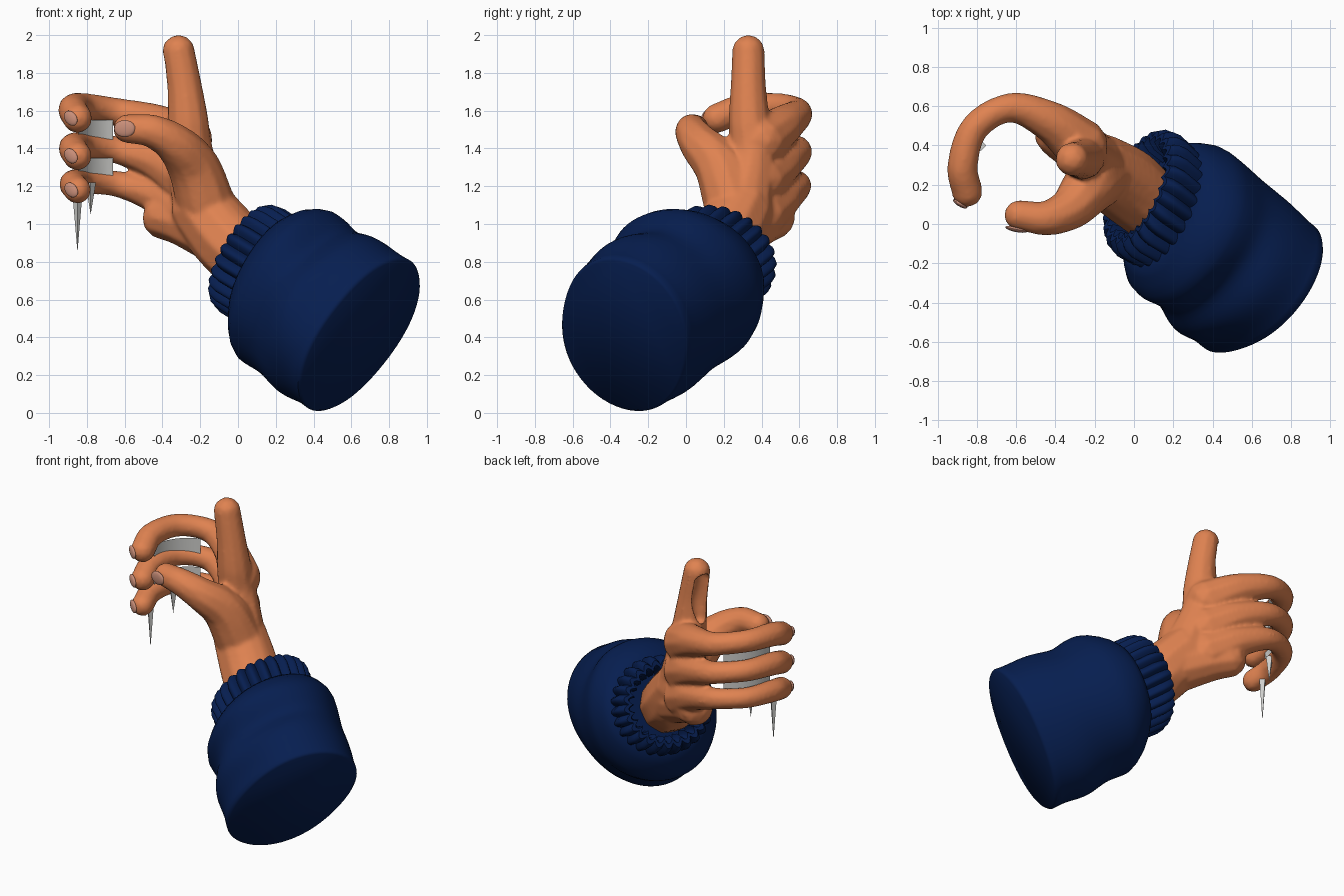
import bpy, bmesh, math
from mathutils import Vector, Matrix

if "Cube" in bpy.data.objects:
    bpy.data.objects.remove(bpy.data.objects["Cube"])


def material(name, rgb):
    m = bpy.data.materials.new(name)
    m.use_nodes = True
    m.diffuse_color = (*rgb, 1)
    m.node_tree.nodes["Principled BSDF"].inputs["Base Color"].default_value = (*rgb, 1)
    return m


NAVY = material("navy cloth", (0.002, 0.013, 0.08))
SKIN = material("skin", (0.74, 0.225, 0.082))
NAIL = material("nail pink", (0.58, 0.27, 0.19))
GLASS = material("pale grey", (0.62, 0.62, 0.6))


def finish(name, bm, mat, smooth=True):
    mesh = bpy.data.meshes.new(name)
    bmesh.ops.recalc_face_normals(bm, faces=bm.faces[:])
    bm.to_mesh(mesh)
    bm.free()
    mesh.materials.append(mat)
    ob = bpy.data.objects.new(name, mesh)
    bpy.context.collection.objects.link(ob)
    if smooth:
        bpy.ops.object.select_all(action='DESELECT')
        ob.select_set(True)
        bpy.context.view_layer.objects.active = ob
        bpy.ops.object.shade_smooth_by_angle(angle=math.radians(50))
    return ob


# Arm axis frame: along the sleeve, sideways, and upwards
BASE = Vector((0.65, -0.33, 0.41))
AXIS = Vector((-0.72, 0.51, 0.47)).normalized()
SIDE = AXIS.cross(Vector((0, 0, 1))).normalized()
UP = SIDE.cross(AXIS)
LEAN = 0.055


def loft(bm, rings, segments, ripple, caps):
    """Rings are (distance, side radius, up radius, sideways shift)."""
    loops = []
    for t, a, b, shift in rings:
        loop = []
        for i in range(segments):
            th = math.tau * i / segments
            k = ripple(t, th)
            along = t + LEAN * min(t / 0.7, 1) * math.cos(th)
            p = BASE + AXIS * along + SIDE * (shift + (a + k) * math.cos(th)) + UP * (b + k) * math.sin(th)
            loop.append(bm.verts.new(p))
        loops.append(loop)
    for lo, hi in zip(loops, loops[1:]):
        for i in range(segments):
            j = (i + 1) % segments
            bm.faces.new((lo[i], lo[j], hi[j], hi[i]))
    for c in caps:
        bm.faces.new(loops[c])


# Sleeve: slanted oval, with cloth folds mostly on the front
def folds(t, th):
    window = math.sin(math.pi * min(t / 0.76, 1))
    front = 0.6 - 0.4 * math.cos(th)
    oval = 0.05 * max(0, 1 - t / 0.75) * math.cos(2 * th - math.radians(120))
    wave = -0.018 * math.cos(16 * (t - 0.39) + 0.8 * math.cos(th)) + 0.01 * math.sin(4 * th + 8 * t)
    dip = -0.04 * math.exp(-((t - 0.39) / 0.08) ** 2) * max(0, math.sin(th)) ** 2
    bulge = 0.03 * max(0, math.cos(th + math.radians(50)))
    return oval + window * (front * (wave + dip) + bulge)


rings = [(0, 0.415, 0.415, 0), (0.015, 0.43, 0.43, 0)]
rings += [(0.05 + 0.03 * i, 0.43, 0.43 + 0.0005 * i, 0.002 * i) for i in range(18)]
rings += [(0.61, 0.42, 0.425, 0.04), (0.66, 0.395, 0.4, 0.045), (0.7, 0.37, 0.365, 0.05),
          (0.73, 0.34, 0.33, 0.05), (0.74, 0.3, 0.29, 0.05)]
bm = bmesh.new()
loft(bm, rings, 72, folds, (0, -1))
finish("sleeve", bm, NAVY)


# Ribbed cuff with an open mouth
def ribs(t, th):
    return 0.034 * abs(math.cos(13 * th)) - 0.015


rings = [(0.68, 0.3, 0.29, 0.055), (0.75, 0.315, 0.3, 0.055), (0.84, 0.325, 0.3, 0.055),
         (0.89, 0.315, 0.29, 0.055), (0.925, 0.285, 0.265, 0.055), (0.925, 0.255, 0.235, 0.055),
         (0.88, 0.235, 0.215, 0.055), (0.78, 0.23, 0.21, 0.055)]
bm = bmesh.new()
loft(bm, rings, 208, ribs, (0, -1))
finish("cuff", bm, NAVY)


# Hand: swept limbs fused into one skin
def sweep(bm, path, steps=7):
    pts = [Vector(p) for p in path]
    pts = [2 * pts[0] - pts[1]] + pts + [2 * pts[-1] - pts[-2]]
    for k in range(1, len(pts) - 2):
        a, b, c, d = pts[k - 1:k + 3]
        for s in range(steps + 1):
            f = s / steps
            q = 0.5 * (2 * b + (c - a) * f + (2 * a - 5 * b + 4 * c - d) * f ** 2
                       + (3 * b - a - 3 * c + d) * f ** 3)
            bmesh.ops.create_icosphere(bm, subdivisions=2, radius=q[3],
                                       matrix=Matrix.Translation(q.to_3d()))


def fused(name, paths):
    bm = bmesh.new()
    for path in paths:
        sweep(bm, path)
    ob = finish(name, bm, SKIN)
    fuse = ob.modifiers.new("fuse", 'REMESH')
    fuse.mode = 'VOXEL'
    fuse.voxel_size = 0.013
    fuse.use_smooth_shade = True
    ob.modifiers.new("soften", 'SMOOTH').iterations = 5
    return ob


def finger_path(z, size, lift):
    return [(-0.27, 0.4, z - 0.14, 0.14), (-0.43, 0.525, z - 0.05, size + 0.02),
            (-0.63, 0.592, z + 0.01, size - 0.008), (-0.81, 0.492, z + lift + 0.01, size - 0.011),
            (-0.873, 0.3, z + lift, size - 0.006), (-0.85, 0.165, z - 0.02, size - 0.006)]


FINGERS = {"middle": (1.58, 0.086, 0.03), "ring": (1.38, 0.084, 0.025), "little": (1.2, 0.08, 0.015)}
limbs = [
    [(0.1, 0.08, 0.77, 0.18), (-0.04, 0.2, 0.9, 0.195), (-0.18, 0.29, 1.07, 0.18)],        # wrist
    [(-0.13, 0.28, 0.95, 0.155), (-0.29, 0.39, 1.01, 0.13), (-0.39, 0.46, 1.035, 0.12)],   # heel
    [(-0.19, 0.3, 1.1, 0.165), (-0.25, 0.35, 1.35, 0.13), (-0.265, 0.335, 1.55, 0.112),    # index
     (-0.283, 0.33, 1.72, 0.097), (-0.315, 0.33, 1.915, 0.088)],
    [(-0.17, 0.25, 1.1, 0.16), (-0.235, 0.18, 1.3, 0.14), (-0.33, 0.075, 1.42, 0.11),      # thumb
     (-0.45, 0.03, 1.49, 0.09), (-0.585, 0.045, 1.505, 0.078)],
]
limbs += [finger_path(*spec) for spec in FINGERS.values()]
hand = fused("hand", limbs)

# Hollow opening along the inner side of the index finger
hollow = fused("index_hollow_cutter", [[(-0.345, 0.345, 1.6, 0.045), (-0.345, 0.355, 1.72, 0.06),
                                        (-0.375, 0.355, 1.87, 0.06)]])
hollow.hide_render = True
hollow.hide_viewport = True
cut = hand.modifiers.new("hollow", 'BOOLEAN')
cut.operation = 'DIFFERENCE'
cut.object = hollow


# Nails
def nail(name, centre, normal, along, length, width):
    n = Vector(normal).normalized()
    x = (Vector(along) - n * Vector(along).dot(n)).normalized()
    frame = Matrix((x, n.cross(x), n)).transposed().to_4x4()
    bm = bmesh.new()
    bmesh.ops.create_uvsphere(bm, u_segments=20, v_segments=10, radius=1,
                              matrix=Matrix.Translation(centre) @ frame @ Matrix.Diagonal((length, width, 0.014, 1)))
    finish(name, bm, NAIL)


nail("thumb_nail", Vector((-0.6, -0.027, 1.505)), (-0.2, -1, 0), (1, 0, 0), 0.057, 0.045)
for label, (z, size, lift) in FINGERS.items():
    out = Vector((-0.5, -0.87, 0)).normalized()
    nail(label + "_nail", Vector((-0.85, 0.165, z - 0.02)) + out * (size - 0.014),
         out, (0.4, -0.4, -0.5), 0.046, 0.034)


# Curved glass fragments between the fingers
def fragment(name, low, high, start, end):
    bm = bmesh.new()
    pairs = []
    for i in range(13):
        th = math.radians(start + (end - start) * i / 12)
        x, y = -0.58 + 0.265 * math.cos(th), 0.28 + 0.265 * math.sin(th)
        jag = 0.012 * (i % 3)
        pairs.append([bm.verts.new((x, y, z)) for z in (low + jag, high)])
    for p, q in zip(pairs, pairs[1:]):
        bm.faces.new((p[0], q[0], q[1], p[1]))
    finish(name, bm, GLASS)


fragment("upper_fragment", 1.42, 1.55, 108, 180)
fragment("lower_fragment", 1.24, 1.35, 108, 180)

# Hanging shards
for i, (x, y, top, tip) in enumerate([(-0.85, 0.25, 1.18, 0.85), (-0.78, 0.4, 1.22, 1.05)]):
    bm = bmesh.new()
    bmesh.ops.create_cone(bm, segments=4, radius1=0, radius2=0.028, depth=top - tip, cap_ends=True,
                          matrix=Matrix.Translation((x, y, (top + tip) / 2)))
    finish("shard_%d" % (i + 1), bm, GLASS, smooth=False)
